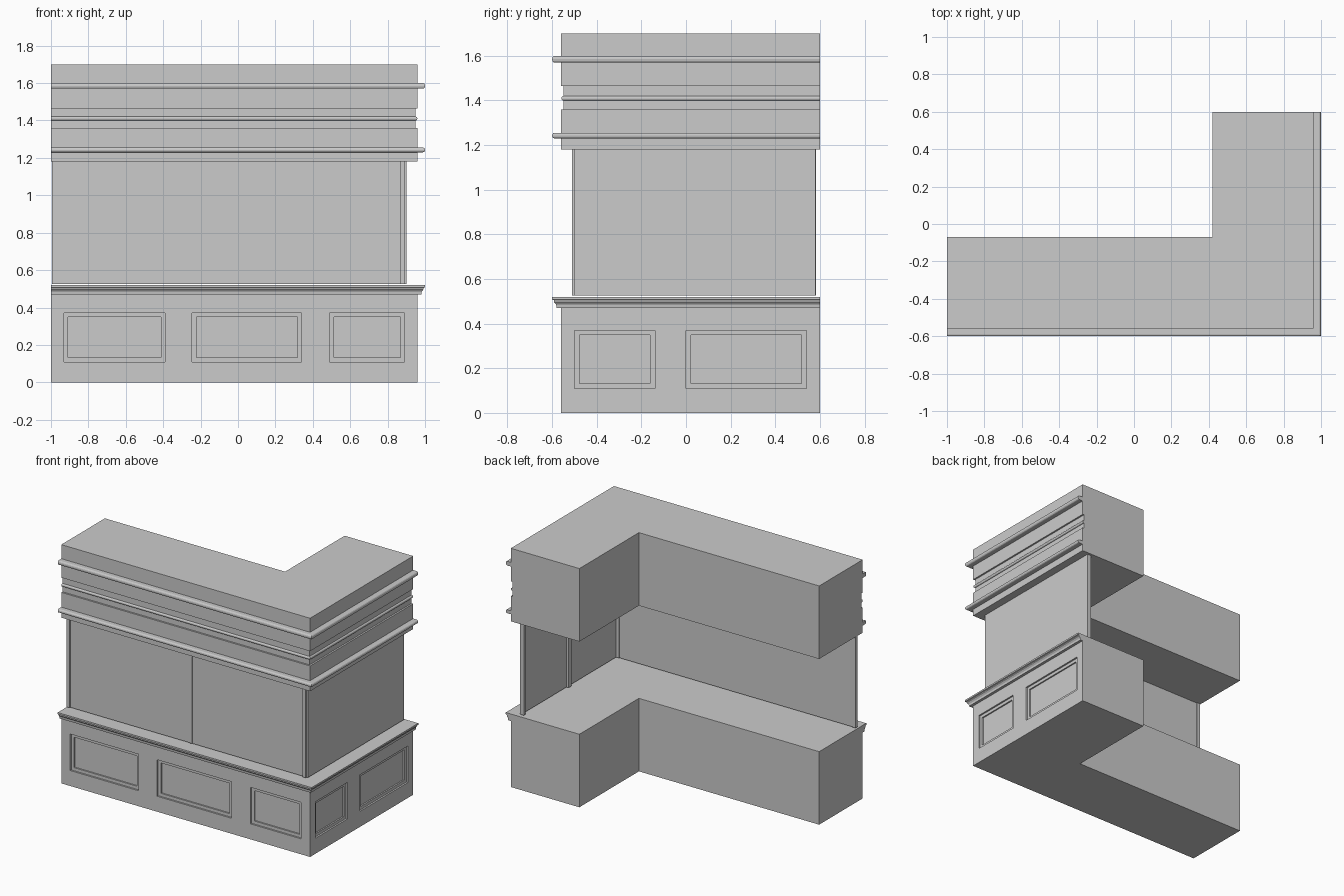
import bpy, bmesh, math

if "Cube" in bpy.data.objects:
    bpy.data.objects.remove(bpy.data.objects["Cube"])

BACK = "back"   # marker: profile point lies on the rear faces of the L


def new_object(name, bm):
    bmesh.ops.recalc_face_normals(bm, faces=bm.faces)
    me = bpy.data.meshes.new(name)
    bm.to_mesh(me)
    bm.free()
    ob = bpy.data.objects.new(name, me)
    bpy.context.collection.objects.link(ob)
    return ob


def sweep_l(name, profile, start=-1.0, end=0.6, rear=(0.42, -0.07)):
    """Sweep a closed (inset, z) profile along the front and right sides, mitred."""
    bm = bmesh.new()
    rings = [[], [], []]
    for d, z in profile:
        x, y = rear if d == BACK else (1 - d, -0.6 + d)
        for ring, co in zip(rings, ((start, y, z), (x, y, z), (x, end, z))):
            ring.append(bm.verts.new(co))
    n = len(profile)
    for a, b in zip(rings, rings[1:]):
        for i in range(n):
            j = (i + 1) % n
            bm.faces.new((a[i], a[j], b[j], b[i]))
    bm.faces.new(rings[0])
    bm.faces.new(rings[2])
    return new_object(name, bm)


def boxes(name, ranges):
    bm = bmesh.new()
    for x0, x1, y0, y1, z0, z1 in ranges:
        vs = bmesh.ops.create_cube(bm, size=1)["verts"]
        for v in vs:
            v.co = (x1 if v.co.x > 0 else x0, y1 if v.co.y > 0 else y0, z1 if v.co.z > 0 else z0)
    return new_object(name, bm)


def nose(d_in, d_out, z0, z1, r):
    """Moulding strip with a rounded nose."""
    zc, h = (z0 + z1) / 2, (z1 - z0) / 2
    arc = [(d_out + r * (1 - math.cos(t)), zc + h * math.sin(t))
           for t in (math.pi * (k / 6 - 0.5) for k in range(7))]
    return [(d_in, z0)] + arc + [(d_in, z1)]


# lower cabinet with sloped counter edge
base = sweep_l("base_cabinet", [
    (BACK, 0), (0.04, 0), (0.04, 0.47), (0.02, 0.47), (0.018, 0.485),
    (0.008, 0.497), (0.008, 0.505), (0, 0.508), (0, 0.52), (BACK, 0.52)])

# stepped recessed panels on the front and right faces
FRONT = [(-0.93, -0.39), (-0.245, 0.34), (0.49, 0.89)]
RIGHT = [(-0.50, -0.14), (0.0, 0.54)]
for inset, depth in ((0, 0.012), (0.022, 0.022)):
    z0, z1 = 0.11 + inset, 0.37 - inset
    cut = [(a + inset, b - inset, -0.7, -0.56 + depth, z0, z1) for a, b in FRONT]
    cut += [(0.96 - depth, 1.1, a + inset, b - inset, z0, z1) for a, b in RIGHT]
    cutter = boxes("panel_cutter", cut)
    cutter.hide_render = True
    mod = base.modifiers.new("panels", 'BOOLEAN')
    mod.operation, mod.solver, mod.object = 'DIFFERENCE', 'EXACT', cutter
    bpy.context.view_layer.objects.active = base
    bpy.ops.object.modifier_apply(modifier=mod.name)
    bpy.data.objects.remove(cutter)

# upper hood with two noses and a small bead in a shallow recess
sweep_l("upper_hood",
        [(BACK, 1.18), (0.04, 1.18)]
        + nose(0.04, 0, 1.23, 1.255, 0.01)
        + [(0.04, 1.36), (0.052, 1.36)]
        + nose(0.052, 0.041, 1.40, 1.42, 0.008)
        + [(0.052, 1.465), (0.04, 1.465)]
        + nose(0.04, 0, 1.57, 1.60, 0.01)
        + [(0.04, 1.70), (BACK, 1.70)])

# thin window wall between them
Z0, Z1 = 0.527, 1.18
sweep_l("window_panes", [(0.098, Z0), (0.098, Z1), (0.108, Z1), (0.108, Z0)],
        start=-0.99, end=0.58)

# slim posts at the ends, middles and corner
boxes("window_posts", [
    (-0.995, -0.97, -0.51, -0.487, Z0, Z1),
    (-0.022, -0.008, -0.507, -0.49, Z0, Z1),
    (0.868, 0.892, -0.512, -0.487, Z0, Z1),
    (0.875, 0.892, 0.04, 0.07, Z0, Z1),
    (0.87, 0.892, 0.563, 0.583, Z0, Z1)])
